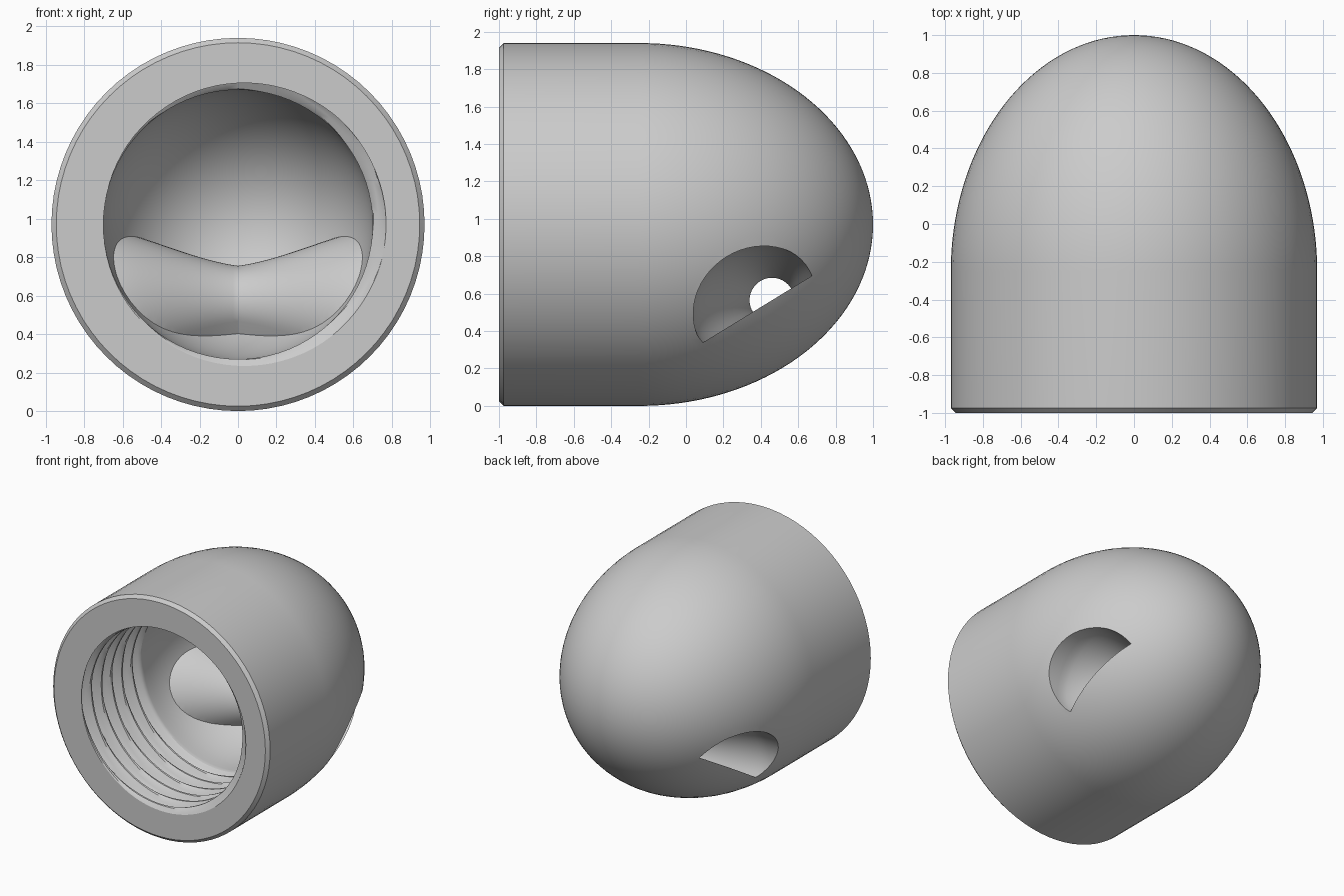
import bpy, bmesh
from math import sin, cos, pi, sqrt
from mathutils import Vector

cube = bpy.data.objects.get("Cube")
if cube:
    bpy.data.objects.remove(cube)

SEG = 80
MID = 0.97        # height of the main axis

grey = bpy.data.materials.new("light_grey")
grey.use_nodes = True
grey.diffuse_color = (0.6, 0.6, 0.6, 1)
grey.node_tree.nodes["Principled BSDF"].inputs["Base Color"].default_value = (0.6, 0.6, 0.6, 1)


def skin(name, rings):
    """Join equal closed rings into a capped solid."""
    bm = bmesh.new()
    loops = [[bm.verts.new(p) for p in ring] for ring in rings]
    n = len(loops[0])
    for a, b in zip(loops, loops[1:]):
        for i in range(n):
            j = (i + 1) % n
            bm.faces.new((a[i], a[j], b[j], b[i]))
    bm.faces.new(loops[0])
    bm.faces.new(loops[-1])
    bmesh.ops.recalc_face_normals(bm, faces=bm.faces)
    mesh = bpy.data.meshes.new(name)
    bm.to_mesh(mesh)
    bm.free()
    mesh.materials.append(grey)
    obj = bpy.data.objects.new(name, mesh)
    bpy.context.collection.objects.link(obj)
    return obj


def round_ring(y, radius):
    """Ring about the main axis; radius is a function of the turn, 0 to 1."""
    pts = []
    for i in range(SEG):
        t = i / SEG
        r = radius(t)
        pts.append((r * cos(2 * pi * t), y, MID + r * sin(2 * pi * t)))
    return pts


def dome(start, end, r, steps=28):
    """Rings of a half ellipsoid ending in a tiny tip."""
    rings = []
    for k in range(steps + 1):
        a = k / steps * pi / 2
        rad = max(r * cos(a), 0.002)
        rings.append(round_ring(start + (end - start) * sin(a), lambda t, q=rad: q))
    return rings


def cut(target, tool):
    mod = target.modifiers.new("cut", 'BOOLEAN')
    mod.operation = 'DIFFERENCE'
    mod.solver = 'EXACT'
    mod.object = tool
    bpy.context.view_layer.objects.active = target
    bpy.ops.object.modifier_apply(modifier=mod.name)
    bpy.data.objects.remove(tool)


# Rounded cap with a chamfered mouth
shell = skin("cap_body",
             [round_ring(-1, lambda t: 0.945), round_ring(-0.975, lambda t: 0.97)]
             + dome(-0.25, 1, 0.97, 36))

# Threaded bore leading to a domed cavity
PITCH, BORE, DEPTH = 0.13, 0.70, 0.07


def thread(y):
    fade = min(1, max(0, (-0.22 - y) / 0.08))
    def radius(t):
        phase = ((y + 1) / PITCH - t + 0.5) % 1
        wave = min(1, max(0, 1.5 * (1 - abs(2 * phase - 1)) - 0.25))
        return BORE + DEPTH * wave * fade
    return radius


rows = 56
bore = []
for k in range(rows):
    y = -1.04 + k * 0.86 / rows
    bore.append(round_ring(y, thread(y)))
cavity = skin("cavity_cutter", bore + dome(-0.15, 0.68, BORE))

# Flared cord passage: half-round section on a tilted floor
CENTRE = Vector((0, 0.46, 0.565))
ALONG = Vector((0, 0.853, 0.522))
UP = Vector((0, -0.522, 0.853))


def passage(name, reach, neck, mouth, floor, steps=26, arc=28):
    rings = []
    for k in range(-steps, steps + 1):
        x = reach * k / steps
        s = min(1, abs(x) / 0.72)
        flare = s * s * (3 - 2 * s) * 0.5 + s * 0.5
        r = neck + (mouth - neck) * flare
        ring = []
        for i in range(arc + 1):
            a = pi * i / arc
            u = r * (1 + 0.1 * flare) * cos(a) - 0.085 * flare
            ring.append(CENTRE + Vector((x, 0, 0)) + ALONG * u + UP * r * sin(a))
        if floor:
            ring.append(ring[-1] - UP * floor)
            ring.append(ring[0] - UP * floor)
        rings.append(ring)
    return skin(name, rings)


# Tube wall left standing inside the cavity
cut(cavity, passage("tube_wall", 0.68, 0.19, 0.42, 0.15))
cut(shell, cavity)
cut(shell, passage("cord_hole", 1.05, 0.12, 0.325, 0))

bpy.ops.object.select_all(action='DESELECT')
shell.select_set(True)
bpy.context.view_layer.objects.active = shell
bpy.ops.object.shade_smooth_by_angle(angle=0.5)
